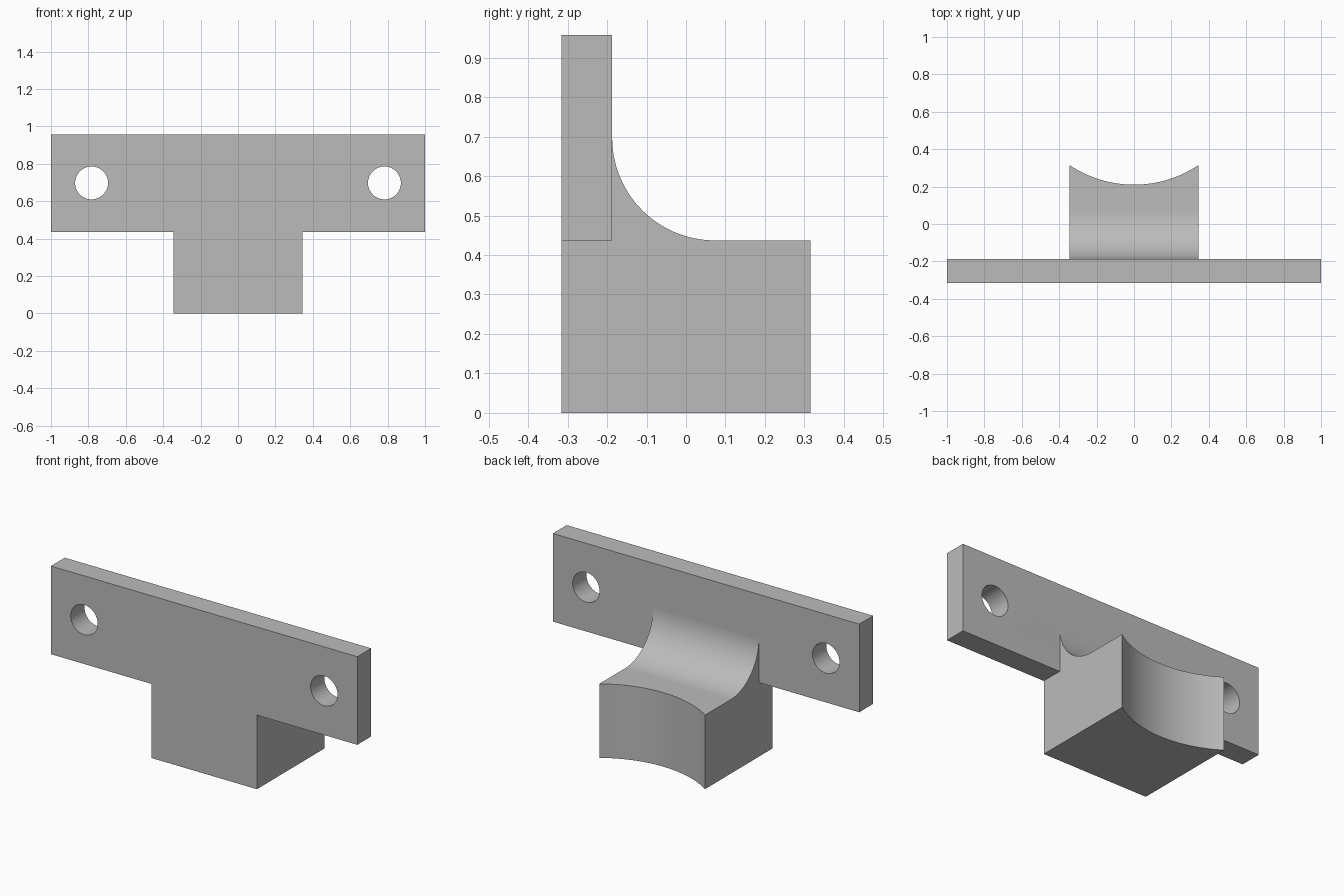
import bpy
import bmesh
import math
from mathutils import Matrix, Vector

if "Cube" in bpy.data.objects:
    bpy.data.objects.remove(bpy.data.objects["Cube"], do_unlink=True)

# Main dimensions
FRONT, BACK = -0.316, 0.316
PLATE_BACK = -0.187
SHELF, TOP = 0.437, 0.957
HALF_BLOCK = 0.345
FILLET = 0.26
SCOOP_RADIUS, SCOOP_DEPTH = 0.62, 0.106

gray = bpy.data.materials.new("plain_gray")
gray.use_nodes = True
color = (0.5, 0.5, 0.5, 1)
gray.diffuse_color = color
gray.node_tree.nodes["Principled BSDF"].inputs["Base Color"].default_value = color


def make_object(name, bm):
    bmesh.ops.recalc_face_normals(bm, faces=bm.faces)
    mesh = bpy.data.meshes.new(name)
    bm.to_mesh(mesh)
    bm.free()
    mesh.materials.append(gray)
    obj = bpy.data.objects.new(name, mesh)
    bpy.context.collection.objects.link(obj)
    return obj


def prism(name, profile, half_width):
    """Extrude a (y, z) profile along x."""
    bm = bmesh.new()
    face = bm.faces.new([bm.verts.new((-half_width, y, z)) for y, z in profile])
    result = bmesh.ops.extrude_face_region(bm, geom=[face])
    moved = [v for v in result["geom"] if isinstance(v, bmesh.types.BMVert)]
    bmesh.ops.translate(bm, verts=moved, vec=(2 * half_width, 0, 0))
    return make_object(name, bm)


def cylinder(name, radius, length, center, axis, segments):
    bm = bmesh.new()
    turn = Vector((0, 0, 1)).rotation_difference(Vector(axis)).to_matrix().to_4x4()
    bmesh.ops.create_cone(bm, cap_ends=True, segments=segments, radius1=radius,
                          radius2=radius, depth=length,
                          matrix=Matrix.Translation(center) @ turn)
    return make_object(name, bm)


def combine(target, tool, operation):
    mod = target.modifiers.new(tool.name, "BOOLEAN")
    mod.operation, mod.solver, mod.object = operation, "EXACT", tool
    bpy.context.view_layer.objects.active = target
    bpy.ops.object.modifier_apply(modifier=mod.name)
    bpy.data.objects.remove(tool, do_unlink=True)


# Block with a concave fillet rising to the plate
arc = []
for i in range(33):
    a = math.radians(270 - 90 * i / 32)
    arc.append((PLATE_BACK + FILLET + FILLET * math.cos(a),
                SHELF + FILLET + FILLET * math.sin(a)))
bracket = prism("mounting_bracket",
                [(FRONT, 0), (BACK, 0), (BACK, SHELF)] + arc
                + [(FRONT, SHELF + FILLET)], HALF_BLOCK)

# Round scoop in the back of the block
scoop_y = BACK - SCOOP_DEPTH + SCOOP_RADIUS
combine(bracket, cylinder("scoop_cutter", SCOOP_RADIUS, 3, (0, scoop_y, 0),
                          (0, 0, 1), 128), "DIFFERENCE")

# Wide plate along the front
plate = prism("plate", [(FRONT, SHELF), (PLATE_BACK, SHELF),
                        (PLATE_BACK, TOP), (FRONT, TOP)], 1)
combine(bracket, plate, "UNION")

# Screw holes at both ends
for side in (-1, 1):
    combine(bracket, cylinder("hole_cutter", 0.088, 1,
                              (side * 0.783, FRONT, 0.698), (0, 1, 0), 64),
            "DIFFERENCE")

# Merge leftover flat pieces and shade the curves
bm = bmesh.new()
bm.from_mesh(bracket.data)
bmesh.ops.remove_doubles(bm, verts=bm.verts, dist=0.0001)
bmesh.ops.dissolve_limit(bm, angle_limit=0.002, verts=bm.verts, edges=bm.edges)
bm.to_mesh(bracket.data)
bm.free()
bpy.ops.object.select_all(action="DESELECT")
bracket.select_set(True)
bpy.context.view_layer.objects.active = bracket
bpy.ops.object.shade_smooth_by_angle(angle=math.radians(30))
